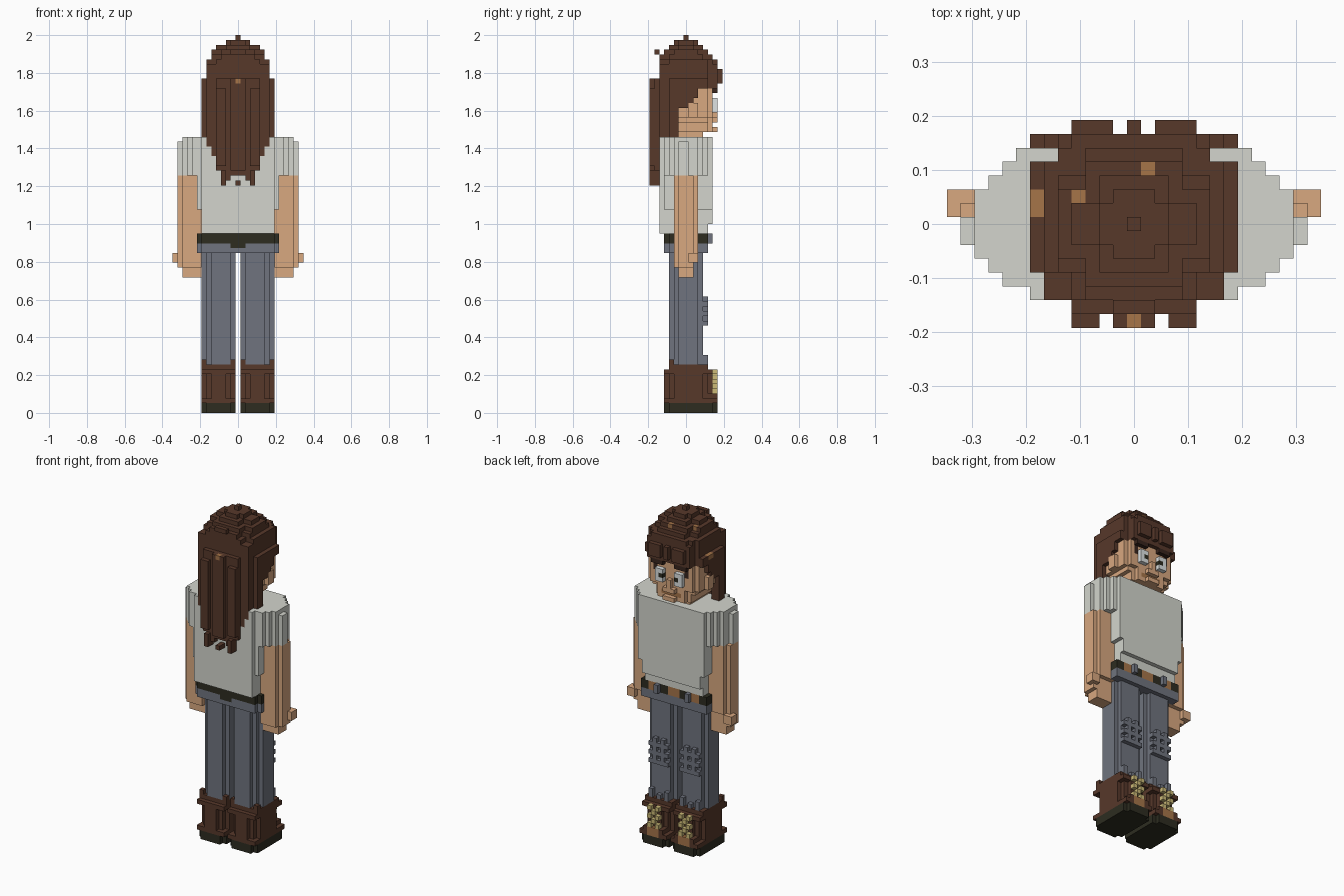
import bpy, bmesh
from mathutils import Vector

if "Cube" in bpy.data.objects:
    bpy.data.objects.remove(bpy.data.objects["Cube"])

U = 2 / 78          # block size: figure is 27 x 15 x 78 blocks

COLOURS = {
    "brown": "57382A", "skin": "D8A880", "shirt_grey": "D3D5CD",
    "denim": "70747F", "black_leather": "2D2C20", "tan": "A67549",
    "lace_yellow": "CDBB78", "eye_white": "DDE2E2", "dark_brown": "38251D",
}


def linear(h):
    c = [int(h[i:i + 2], 16) / 255 for i in (0, 2, 4)]
    return [v / 12.92 if v < 0.04045 else ((v + 0.055) / 1.055) ** 2.4 for v in c] + [1]


MATS = {}
for name, hexa in COLOURS.items():
    m = bpy.data.materials.new(name)
    m.use_nodes = True
    m.diffuse_color = linear(hexa)
    m.node_tree.nodes["Principled BSDF"].inputs["Base Color"].default_value = linear(hexa)
    MATS[name] = m

cells = {}          # (x, y, z) block -> (part, colour); later blocks replace earlier


def box(part, colour, xs, ys, zs, mirror=False):
    """Fill a box of blocks, inclusive ranges; mirror also fills the -x side."""
    for x in range(xs[0], xs[1] + 1):
        for y in range(ys[0], ys[1] + 1):
            for z in range(zs[0], zs[1] + 1):
                cells[x, y, z] = (part, colour)
                if mirror:
                    cells[-x, y, z] = (part.replace("left", "right"), colour)


# --- boots: rounded dark sole, square welt, stepped body, wide cuff and laces
box("left_boot", "black_leather", (1, 7), (-3, 5), (0, 1), True)
box("left_boot", "black_leather", (2, 6), (-4, 6), (0, 1), True)
box("left_boot", "brown", (1, 7), (-4, 6), (2, 2), True)
for xs, ys in (((1, 7), (-2, 3)), ((2, 6), (-3, 4)), ((3, 5), (-4, 5))):
    box("left_boot", "brown", xs, ys, (3, 7), True)
box("left_boot", "brown", (2, 6), (5, 6), (3, 3), True)
box("left_boot", "tan", (3, 5), (6, 6), (2, 3), True)
box("left_boot", "brown", (1, 7), (-4, 5), (8, 8), True)
box("left_boot", "brown", (1, 7), (-3, 4), (9, 9), True)
for z in range(4, 9):
    for x in ((4,) if z % 2 else (3, 5)):
        box("left_boot", "lace_yellow", (x, x), (6, 6), (z, z), True)
for x in (1, 4, 7):
    box("left_boot", "brown", (x, x), (-3, -3), (10, 10), True)

# --- trouser legs with stepped round section, torn knees and frayed hems
for ys, xs in (((-1, 2), (1, 7)), ((-2, 3), (2, 6)), ((-2, 2), (1, 6)), ((-3, 3), (2, 5))):
    box("left_leg", "denim", xs, ys, (10, 32), True)
for z in (18, 20, 22):
    box("left_leg", "denim", (2, 6), (4, 4), (z, z), True)
for x in (3, 5):
    box("left_leg", "denim", (x, x), (4, 4), (18, 23), True)
for x, top in ((2, 11), (4, 10), (6, 11)):
    box("left_leg", "denim", (x, x), (4, 4), (10, top), True)

# --- hips
box("hips", "denim", (-8, 8), (-3, 4), (33, 34))
box("hips", "denim", (-7, 7), (-4, 4), (33, 34))

# --- arms and hands
box("left_arm", "skin", (8, 11), (-1, 1), (28, 29), True)
box("left_arm", "skin", (8, 11), (-2, 1), (30, 32), True)
box("left_arm", "skin", (8, 11), (-2, 2), (33, 41), True)
box("left_arm", "skin", (9, 11), (-2, 2), (42, 48), True)
box("left_arm", "skin", (12, 12), (-1, 1), (30, 48), True)
box("left_arm", "skin", (12, 13), (1, 2), (31, 32), True)

# --- belt with buckle pieces and loops
box("belt", "black_leather", (-8, 8), (-3, 4), (35, 36))
box("belt", "black_leather", (-7, 7), (-4, 4), (35, 36))
box("belt", "black_leather", (-1, 1), (-4, -4), (34, 34))
box("belt", "tan", (-1, 1), (4, 4), (35, 36))
box("belt", "tan", (5, 6), (4, 4), (35, 36), True)
box("belt", "denim", (4, 4), (5, 5), (35, 36), True)

# --- shirt: straight body, then sleeve level widening to a pointed oval plan
box("shirt", "shirt_grey", (-7, 7), (-5, 4), (37, 56))
box("shirt", "shirt_grey", (-7, 7), (5, 5), (39, 56))
box("shirt", "shirt_grey", (-8, 8), (-4, 5), (42, 56))
SLEEVE = {-5: 7, -4: 9, -3: 10, -2: 11, -1: 12, 0: 12, 1: 11, 2: 11, 3: 10, 4: 9, 5: 8}
for y, w in SLEEVE.items():
    box("shirt", "shirt_grey", (-w, w), (y, y), (49, 55 if w == 12 else 56))
box("shirt", "shirt_grey", (-11, 11), (-1, 0), (56, 56))

# --- neck, head narrowing to the jaw, and face
box("head", "skin", (-3, 3), (-3, 3), (57, 57))
box("head", "skin", (-4, 4), (-4, 4), (58, 59))
box("head", "skin", (-5, 5), (-4, 4), (60, 60))
box("head", "skin", (-3, 3), (5, 5), (58, 60))
box("head", "skin", (-6, 6), (-4, 4), (61, 68))
box("head", "skin", (-5, 5), (5, 5), (61, 68))
box("face", "skin", (0, 0), (6, 6), (60, 62))
box("face", "tan", (-2, 2), (5, 5), (59, 59))
box("face", "skin", (1, 1), (6, 6), (60, 60), True)
box("face", "skin", (-1, 1), (6, 6), (58, 58))
box("face", "eye_white", (2, 3), (6, 6), (62, 64), True)
box("face", "black_leather", (2, 2), (6, 6), (63, 63), True)
box("face", "dark_brown", (2, 4), (6, 6), (66, 66), True)
box("face", "dark_brown", (4, 4), (5, 5), (64, 65), True)
box("head", "skin", (7, 7), (1, 2), (61, 63), True)

# --- hair cap: stepped dome, (half width, back, front, corner cut) per layer
DOME = {77: (0, 0, 0, 0), 76: (2, -2, 2, 1), 75: (4, -3, 3, 2), 74: (5, -4, 4, 2),
        73: (5, -5, 5, 2), 72: (6, -5, 6, 2), 71: (6, -5, 6, 2), 70: (6, -5, 6, 2),
        69: (6, -5, 6, 2)}
for z, (w, back, front, cut) in DOME.items():
    box("hair", "brown", (-w, w), (back + cut, front - cut), (z, z))
    box("hair", "brown", (cut - w, w - cut), (back, front), (z, z))
box("hair", "brown", (-6, 6), (-5, -4), (69, 71))
box("hair", "brown", (-1, 1), (-6, -6), (74, 74))

# --- hair sides: shell whose front edge steps back toward the neck
for z in range(57, 69):
    edge = {68: 4, 67: 4, 66: 2, 65: 2, 64: 1, 63: 0}.get(z, -2)
    box("hair", "brown", (6, 7), (-3, edge), (z, z), True)
    box("hair", "brown", (-6, 6), (-5, -4), (z, z))
    box("hair", "brown", (-4, 4), (-6, -6), (z, z))

# --- fringe over the brow
box("hair", "brown", (-5, 5), (5, 5), (67, 72))
box("hair", "brown", (-5, 5), (6, 6), (67, 71))
for x0, x1 in ((2, 4), (0, 0), (-4, -2)):
    box("hair", "brown", (x0, x1), (7, 7), (68, 70))

# --- long hair down the back, tapering to separate tips
for z in range(49, 57):
    w = 6 if z > 54 else 5 if z > 52 else 4 if z > 49 else 3
    box("hair", "brown", (-w, w), (-5, -5), (z, z))
    box("hair", "brown", (-min(w, 4), min(w, 4)), (-6, -6), (z, z))
box("hair", "brown", (-1, 1), (-7, -7), (50, 68))
box("hair", "brown", (3, 4), (-7, -7), (51, 66), True)
box("hair", "brown", (2, 3), (-6, -6), (48, 48), True)
box("hair", "brown", (3, 3), (-7, -6), (47, 49), True)
box("hair", "brown", (0, 0), (-7, -6), (47, 47))

# --- lighter flecks in the hair
box("hair", "tan", (0, 0), (-7, -7), (68, 68))
box("hair", "tan", (-7, -7), (1, 2), (68, 68))
for x, y, z in ((1, 4, 74), (-4, 2, 74)):
    box("hair", "tan", (x, x), (y, y), (z, z))

# --- turn the blocks of each part into one mesh of visible faces
DIRS = [Vector(d) for d in ((1, 0, 0), (-1, 0, 0), (0, 1, 0), (0, -1, 0), (0, 0, 1), (0, 0, -1))]
for part in sorted({p for p, c in cells.values()}):
    bm = bmesh.new()
    used, verts = [], {}
    for cell, (p, colour) in cells.items():
        if p != part:
            continue
        if colour not in used:
            used.append(colour)
        for d in DIRS:
            if tuple(int(v) for v in Vector(cell) + d) in cells:
                continue
            a = Vector((d.y, d.z, d.x))
            b = d.cross(a)
            corners = []
            for s, t in ((-1, -1), (1, -1), (1, 1), (-1, 1)):
                q = Vector(cell) + Vector((0, 0, 0.5)) + (d + a * s + b * t) / 2
                key = tuple(round(v * 2) for v in q)
                if key not in verts:
                    verts[key] = bm.verts.new(q * U)
                corners.append(verts[key])
            bm.faces.new(corners).material_index = used.index(colour)
    mesh = bpy.data.meshes.new(part)
    bm.to_mesh(mesh)
    bm.free()
    for c in used:
        mesh.materials.append(MATS[c])
    bpy.context.collection.objects.link(bpy.data.objects.new(part, mesh))
